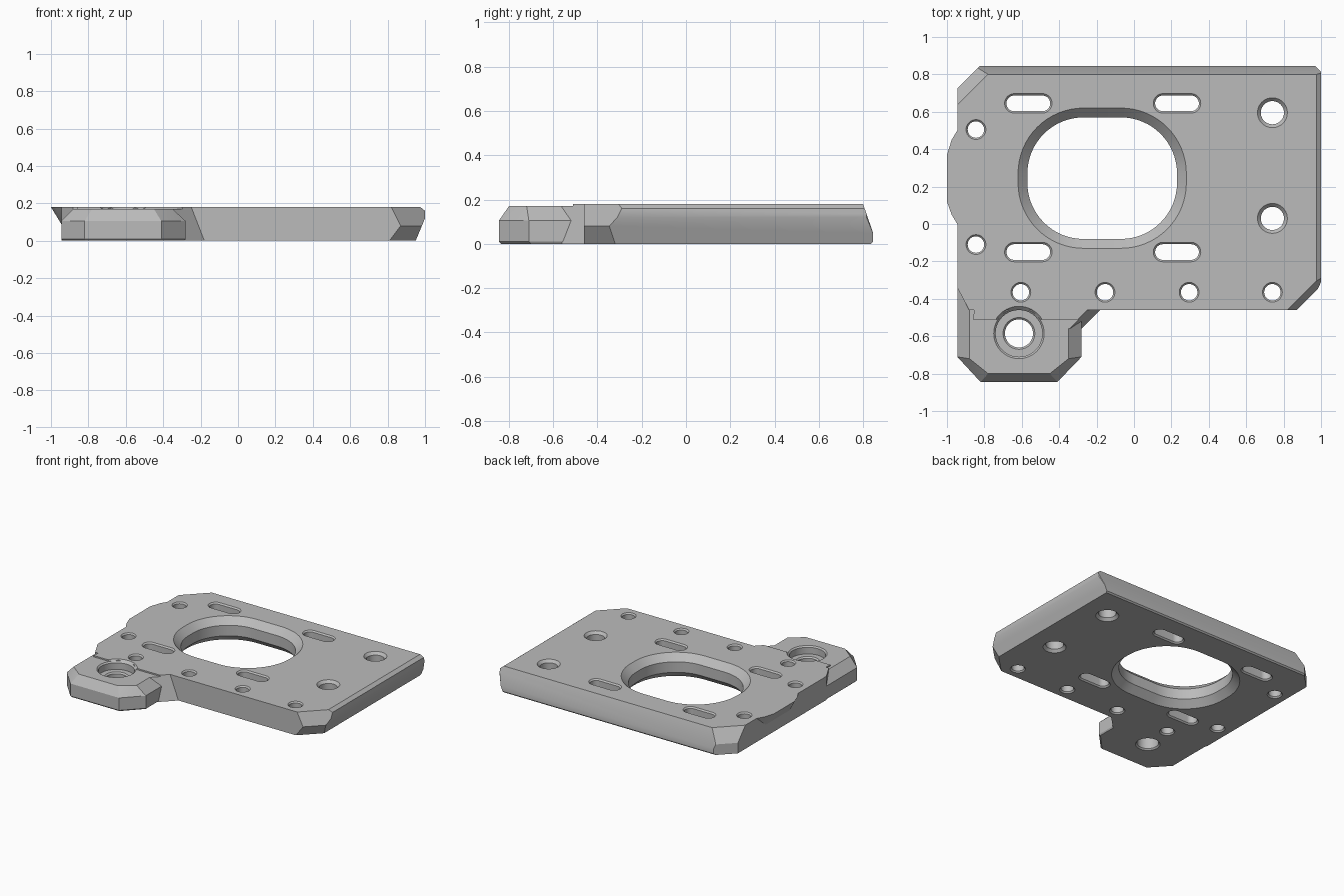
import bpy, bmesh, math
from mathutils import Vector

old = bpy.data.objects.get("Cube")
if old:
    bpy.data.objects.remove(old, do_unlink=True)

TOP = 0.18        # plate thickness
BOSS_TOP = 0.17   # height of the corner boss

grey = bpy.data.materials.new("light_grey")
grey.use_nodes = True
COLOUR = (0.5, 0.5, 0.5, 1)
grey.diffuse_color = COLOUR
grey.node_tree.nodes["Principled BSDF"].inputs["Base Color"].default_value = COLOUR


def finish(bm, name):
    bmesh.ops.recalc_face_normals(bm, faces=bm.faces[:])
    mesh = bpy.data.meshes.new(name)
    bm.to_mesh(mesh)
    bm.free()
    ob = bpy.data.objects.new(name, mesh)
    bpy.context.collection.objects.link(ob)
    return ob


def hull(name, points):
    """Convex solid around a few points."""
    bm = bmesh.new()
    for p in points:
        bm.verts.new(p)
    res = bmesh.ops.convex_hull(bm, input=bm.verts[:])
    junk = {v for v in res["geom_interior"] + res["geom_unused"]
            if isinstance(v, bmesh.types.BMVert)}
    bmesh.ops.delete(bm, geom=list(junk), context="VERTS")
    bmesh.ops.dissolve_limit(bm, angle_limit=0.005, verts=bm.verts[:], edges=bm.edges[:])
    return finish(bm, name)


def at(z, outline):
    return [(x, y, z) for x, y in outline]


def cutter(cx, cy, half_w, half_h, radius, profile, steps=10):
    """Rounded-rectangle cutter lofted through (offset, z) rings."""
    bm = bmesh.new()
    rings = []
    for off, z in profile:
        ring = []
        for q, (sx, sy) in enumerate([(1, 1), (-1, 1), (-1, -1), (1, -1)]):
            for i in range(steps + 1):
                a = (q + i / steps) * math.pi / 2
                ring.append(bm.verts.new((
                    cx + sx * (half_w - radius) + (radius + off) * math.cos(a),
                    cy + sy * (half_h - radius) + (radius + off) * math.sin(a), z)))
        rings.append(ring)
    n = len(rings[0])
    for lo, hi in zip(rings, rings[1:]):
        for i in range(n):
            j = (i + 1) % n
            bm.faces.new((lo[i], lo[j], hi[j], hi[i]))
    bm.faces.new(rings[0][::-1])
    bm.faces.new(rings[-1])
    bmesh.ops.remove_doubles(bm, verts=bm.verts[:], dist=1e-5)
    return finish(bm, "hole_cutter")


def through(c, depth, top=TOP):
    """Profile of a through hole chamfered at both mouths."""
    e = 0.02
    wide = c * (1 + e / depth)
    return [(wide, -e), (0, depth), (0, top - depth), (wide, top + e)]


# Main plate: a block trimmed by slanted planes
bm = bmesh.new()
bmesh.ops.create_cube(bm, size=1)
lo, hi = Vector((-0.945, -0.46, 0)), Vector((1, 0.845, TOP))
for v in bm.verts:
    v.co = [lo[k] + (v.co[k] + 0.5) * (hi[k] - lo[k]) for k in range(3)]
trims = [
    ((0.95, 0, 0), (0.12, 0, -0.05)),             # undercut left side
    ((1, 0, 0.16), (0.02, 0, 0.025)),             # left top chamfer
    ((0, 0.845, 0.05), (0, 0.13, 0.045)),         # sloped back
    ((0, 0.835, 0), (0, 1, -1)),                  # back bottom edge
    ((0.82, -0.46, TOP), (1, -1, 0.5)),           # front left corner, upper
    ((0.87, -0.46, 0.08), (1, -1, -0.75)),        # front left corner, lower
    ((0.97, 0.845, 0), (1, 1, 0)),                # back left corner
    ((-0.825, 0.845, 0), (-1, 1, 0)),             # back right corner, lower
    ((-0.825, 0.845, 0.08), (-1, 1, 0.9)),        # back right corner, upper
    ((-0.945, -0.34, 0), (-0.17, -0.09, 0)),      # front right corner
]
for point, normal in trims:
    bmesh.ops.bisect_plane(bm, geom=bm.verts[:] + bm.edges[:] + bm.faces[:],
                           plane_co=point, plane_no=Vector(normal).normalized(),
                           clear_outer=True)
    bmesh.ops.holes_fill(bm, edges=[e for e in bm.edges if e.is_boundary], sides=0)
plate = finish(bm, "mount_plate")

# Octagonal boss with sloped shoulders
foot = [(-0.945, -0.34), (-0.945, -0.71), (-0.82, -0.845),
        (-0.41, -0.845), (-0.28, -0.71), (-0.28, -0.34)]
crown = [(-0.88, -0.34), (-0.88, -0.72), (-0.78, -0.8),
         (-0.45, -0.8), (-0.35, -0.72), (-0.35, -0.34)]
sole = [(x * 0.98 - 0.012, y * 0.988) for x, y in foot]
boss = hull("boss", at(0, sole) + at(0.01, foot) + at(0.105, foot) + at(BOSS_TOP, crown))

# Shelf where the plate steps onto the boss, and the slanted web beside it
back = [(-0.85, -0.42), (-0.4, -0.42)]
shelf = hull("shelf", at(0, back + [(-0.86, -0.51), (-0.23, -0.51), (-0.18, -0.46)])
             + at(TOP, back + [(-0.86, -0.51), (-0.30, -0.51), (-0.25, -0.46)]))
inner = [(-0.45, -0.45), (-0.45, -0.56)]
web = hull("web", at(0, inner + [(-0.18, -0.46), (-0.28, -0.56)])
           + at(BOSS_TOP, inner + [(-0.246, -0.46), (-0.346, -0.56)]))

# Overhanging bulge on the right edge
bulge_top = [(-0.9, 0.0), (-0.945, 0.0), (-0.975, 0.05), (-1, 0.12),
             (-1, 0.37), (-0.975, 0.45), (-0.945, 0.5), (-0.9, 0.5)]
bulge_low = [(-0.9, 0.1), (-0.945, 0.1), (-0.945, 0.39), (-0.9, 0.39)]
bulge = hull("bulge", at(TOP, bulge_top) + at(0.09, bulge_low))

# Cutters: central opening, slots, bolt holes, boss bore and clearance
cuts = [cutter(-0.17, 0.245, 0.4, 0.325, 0.3, through(0.05, 0.05), 16)]
for x in (-0.565, 0.23):
    for y in (0.645, -0.15):
        cuts.append(cutter(x, y, 0.117, 0.042, 0.042, through(0.01, 0.01)))
small = [(-0.845, 0.505), (-0.845, -0.11)] + [(x, -0.365) for x in (-0.605, -0.155, 0.295, 0.74)]
for x, y in small:
    cuts.append(cutter(x, y, 0.044, 0.044, 0.044, through(0.009, 0.01)))
for y in (0.595, 0.03):
    cuts.append(cutter(0.74, y, 0.062, 0.062, 0.062, through(0.018, 0.02)))
clearance = [(-0.74, -0.52), (-0.68, -0.46), (-0.55, -0.46), (-0.49, -0.52)]
cuts.append(hull("clearance_cutter", at(BOSS_TOP, clearance) + at(0.25, clearance)))
bore = [(0.02, -0.01), (0, 0.01), (0, 0.1), (0.01, 0.11), (0.05, 0.11),
        (0.05, 0.16), (0.07, 0.18), (0.07, 0.22)]
cuts.append(cutter(-0.615, -0.585, 0.075, 0.075, 0.075, bore))

# Join and cut, then bake the result into the plate
helpers = [boss, shelf, web, bulge] + cuts
for ob in helpers:
    ob.hide_render = True
    mod = plate.modifiers.new(ob.name, "BOOLEAN")
    mod.operation = "DIFFERENCE" if ob in cuts else "UNION"
    mod.solver = "EXACT"
    mod.object = ob
bpy.context.view_layer.update()
deps = bpy.context.evaluated_depsgraph_get()
baked = bpy.data.meshes.new_from_object(plate.evaluated_get(deps))
plate.modifiers.clear()
plate.data = baked
for ob in helpers:
    bpy.data.objects.remove(ob, do_unlink=True)

baked.materials.clear()
baked.materials.append(grey)
for poly in baked.polygons:
    poly.material_index = 0

bpy.ops.object.select_all(action="DESELECT")
plate.select_set(True)
bpy.context.view_layer.objects.active = plate
bpy.ops.object.shade_smooth_by_angle(angle=math.radians(25))
